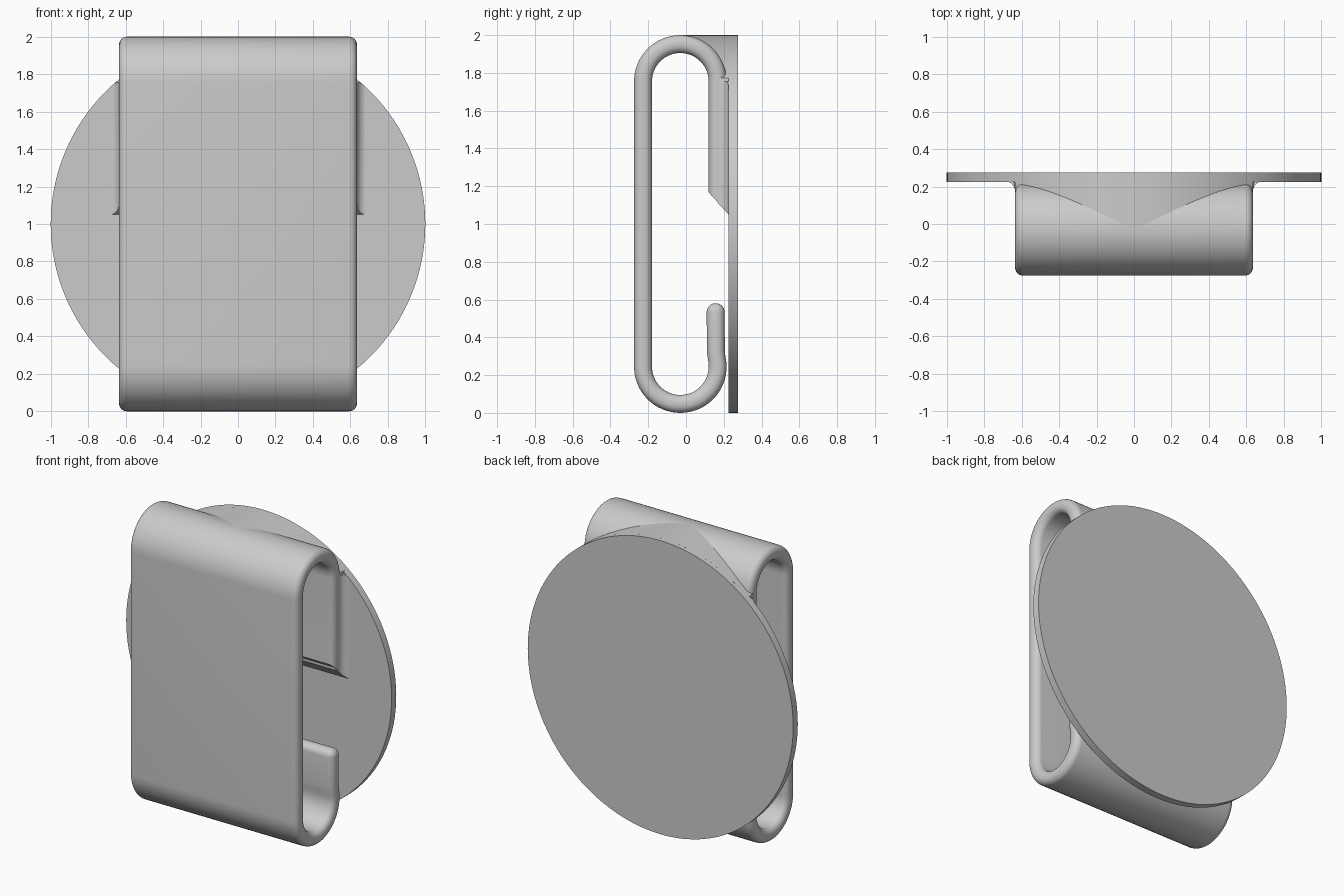
import bpy, bmesh
from math import sin, cos, asin, sqrt, pi, radians

if "Cube" in bpy.data.objects:
    bpy.data.objects.remove(bpy.data.objects["Cube"], do_unlink=True)

grey = bpy.data.materials.new("plain grey")
grey.use_nodes = True
grey.diffuse_color = (0.6, 0.6, 0.6, 1)
grey.node_tree.nodes["Principled BSDF"].inputs["Base Color"].default_value = (0.6, 0.6, 0.6, 1)

HALF_W = 0.635     # half width of the clip
HALF_T = 0.0475    # half thickness of the clip strip
EDGE = 0.042       # edge rounding of the strip
ARC_Y = -0.03      # centre of both bends
ARC_R = 0.1975     # centreline radius of the bends
LOW, HIGH = 0.245, 1.755
DISC_Y = 0.225     # front face of the disc
FILLET = 0.05


def loft(name, rings):
    """Join closed rings of equal length and cap both ends."""
    bm = bmesh.new()
    loops = [[bm.verts.new(p) for p in ring] for ring in rings]
    n = len(loops[0])
    for a, b in zip(loops, loops[1:]):
        for i in range(n):
            j = (i + 1) % n
            bm.faces.new((a[i], a[j], b[j], b[i]))
    bm.faces.new(loops[0])
    bm.faces.new(loops[-1][::-1])
    bmesh.ops.remove_doubles(bm, verts=bm.verts, dist=1e-5)
    bmesh.ops.recalc_face_normals(bm, faces=bm.faces)
    mesh = bpy.data.meshes.new(name)
    bm.to_mesh(mesh)
    bm.free()
    obj = bpy.data.objects.new(name, mesh)
    bpy.context.collection.objects.link(obj)
    finish(obj)


def finish(obj):
    obj.data.materials.append(grey)
    bpy.ops.object.select_all(action='DESELECT')
    obj.select_set(True)
    bpy.context.view_layer.objects.active = obj
    bpy.ops.object.shade_smooth_by_angle(angle=radians(35))


def strip_section(shrink=0.0):
    """Rounded rectangle as (x, offset) pairs."""
    r = max(EDGE - shrink, 0.004)
    w, t = HALF_W - shrink - r, max(HALF_T - shrink - r, 0.001)
    pts = []
    for k, (sx, st) in enumerate(((1, 1), (-1, 1), (-1, -1), (1, -1))):
        for i in range(7):
            a = (k + i / 6) * pi / 2
            pts.append((sx * w + r * cos(a), st * t + r * sin(a)))
    return pts


def strip_ring(y, z, ny, nz, shrink=0.0):
    return [(x, y + ny * d, z + nz * d) for x, d in strip_section(shrink)]


# Clip: one strip bent round two half circles, from the slanted end to the lip
rings = []
wall_y = ARC_Y + ARC_R
for a in (80, 60, 40, 20, 0):
    s = 0.018 * (1 - sin(radians(a)))
    rings.append(strip_ring(wall_y, 1.115 + 0.018 - 0.018 * cos(radians(a)), 1, -1.1, 0.018 - s))
rings.append(strip_ring(wall_y, 1.25, 1, 0))
for i in range(33):
    a = pi * i / 32
    rings.append(strip_ring(ARC_Y + ARC_R * cos(a), HIGH + ARC_R * sin(a), cos(a), sin(a)))
for i in range(33):
    a = pi + pi * i / 32
    rings.append(strip_ring(ARC_Y + ARC_R * cos(a), LOW + ARC_R * sin(a), cos(a), sin(a)))
for y, z in ((0.166, 0.27), (0.161, 0.3), (0.158, 0.33)):
    rings.append(strip_ring(y, z, 1, 0))
for i in range(8):
    a = i / 7 * pi / 2
    rings.append(strip_ring(0.157, 0.535 + 0.045 * sin(a), 1, 0, 0.045 * (1 - cos(a))))
loft("bent_clip", rings)

# Joining web: fills between clip and disc, with flared sides
half = [HALF_W * i / 24 for i in range(25)]
half += [HALF_W + FILLET * (1 - cos(i / 6 * pi / 2)) for i in range(1, 7)]
columns = [-x for x in half[:0:-1]] + half
rings = []
for x in columns:
    rim = 1 + sqrt(1 - x * x)
    base = min(HIGH, rim - 0.001)
    t = abs(x) - HALF_W
    front = wall_y
    if t > 0:
        front = DISC_Y + 0.001 - FILLET + sqrt(max(FILLET ** 2 - (FILLET - t) ** 2, 0))
    top = asin(min(1, max(0, rim - HIGH) / ARC_R)) if t <= 0 else 0
    section = [(DISC_Y + 0.02, 1.045), (DISC_Y, 1.05)]
    section.append((front, 1.05 + (DISC_Y - front) * 1.1))
    for i in range(13):
        a = top * i / 12
        y = ARC_Y + ARC_R * cos(a) if t <= 0 else front
        section.append((y, base + ARC_R * sin(a)))
    section.append((section[-1][0], max(rim, base) if t <= 0 else base))
    section.append((DISC_Y + 0.02, section[-1][1]))
    rings.append([(x, y, z) for y, z in section])
loft("joining_web", rings)

# Round back plate
bpy.ops.mesh.primitive_cylinder_add(vertices=128, radius=1, depth=0.05,
                                    location=(0, DISC_Y + 0.025, 1), rotation=(pi / 2, 0, 0))
disc = bpy.context.object
disc.name = "round_back_plate"
finish(disc)
